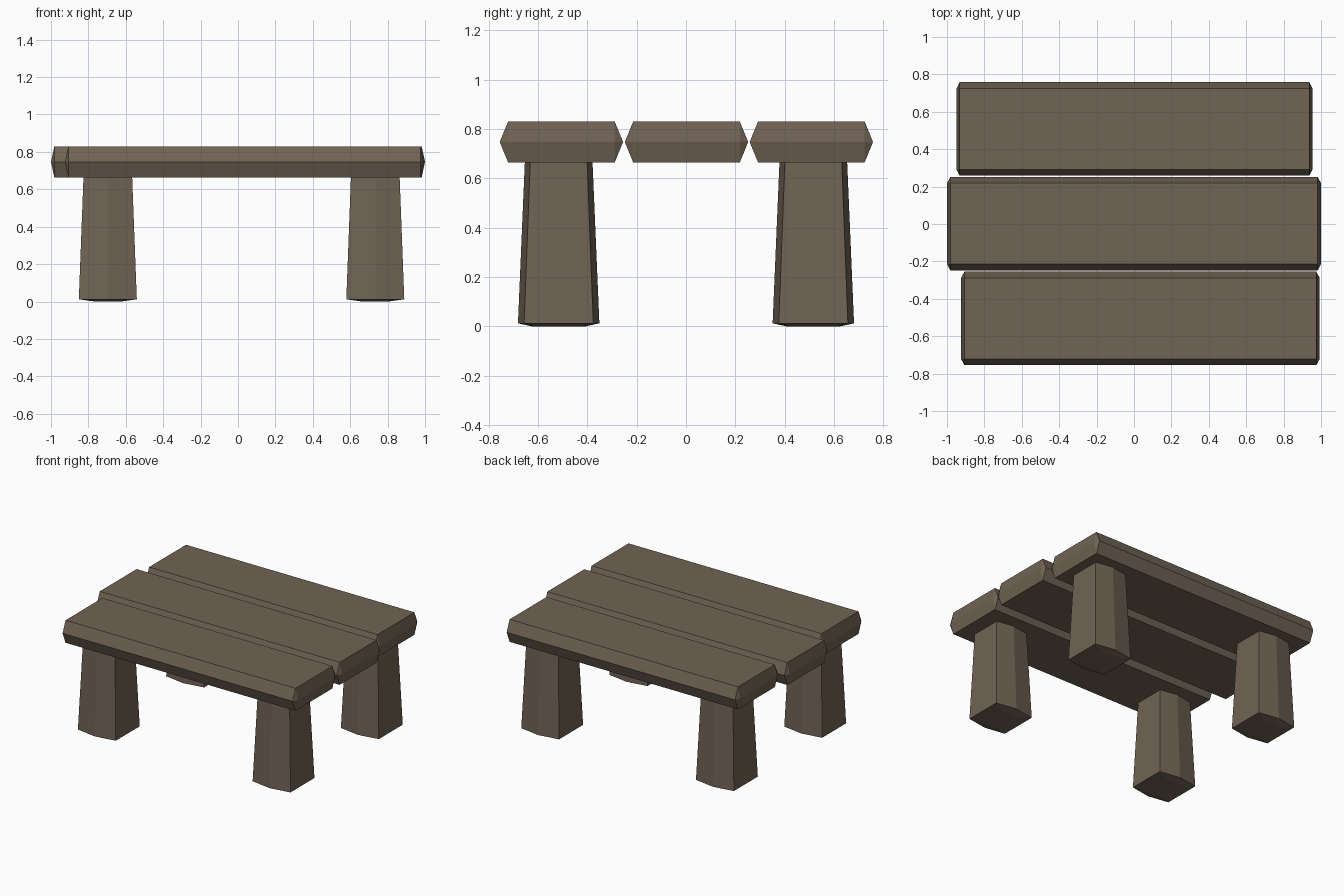
import bpy
import bmesh
from math import radians

if "Cube" in bpy.data.objects:
    bpy.data.objects.remove(bpy.data.objects["Cube"])

wood = bpy.data.materials.new("brown_wood")
wood.diffuse_color = (0.16, 0.125, 0.088, 1)
wood.use_nodes = True
wood.node_tree.nodes["Principled BSDF"].inputs["Base Color"].default_value = wood.diffuse_color


def convex_part(name, points, location):
    """Flat-shaded convex solid around a few corner points."""
    bm = bmesh.new()
    for p in points:
        bm.verts.new(p)
    bmesh.ops.convex_hull(bm, input=bm.verts[:])
    bmesh.ops.dissolve_limit(bm, angle_limit=radians(1),
                             verts=bm.verts[:], edges=bm.edges[:])
    bmesh.ops.recalc_face_normals(bm, faces=bm.faces[:])
    mesh = bpy.data.meshes.new(name)
    bm.to_mesh(mesh)
    bm.free()
    mesh.materials.append(wood)
    obj = bpy.data.objects.new(name, mesh)
    obj.location = location
    bpy.context.collection.objects.link(obj)
    return obj


def plank(name, x0, x1, y):
    """Board whose sides and ends are bevelled to a mid-height ridge."""
    hx, hy, hz = (x1 - x0) / 2, 0.25, 0.083
    bx, by = 0.018, 0.034
    pts = []
    for sx in (-1, 1):
        for sy in (-1, 1):
            pts += [(sx * (hx - bx), sy * (hy - by), z) for z in (-hz, hz)]
            pts += [(sx * hx, sy * (hy - by), 0), (sx * (hx - bx), sy * hy, 0)]
    convex_part(name, pts, ((x0 + x1) / 2, y, 0.747))


def hexagon(hx, hy, ridge, z):
    return [(-hx, -hy, z), (0, -ridge, z), (hx, -hy, z),
            (hx, hy, z), (0, ridge, z), (-hx, hy, z)]


def leg(name, x, y):
    """Tapered six-sided post with a slightly domed foot."""
    pts = (hexagon(0.07, 0.10, 0.11, 0) + hexagon(0.155, 0.14, 0.165, 0.012)
           + hexagon(0.13, 0.115, 0.137, 0.67))
    convex_part(name, pts, (x, y, 0))


# Table top: three uneven boards
plank("front_plank", -0.925, 0.993, -0.505)
plank("middle_plank", -1.0, 1.0, 0.002)
plank("back_plank", -0.95, 0.955, 0.508)

# Four legs
for side, x in (("left", -0.696), ("right", 0.734)):
    for end, y in (("front", -0.516), ("back", 0.516)):
        leg(f"{end}_{side}_leg", x, y)
